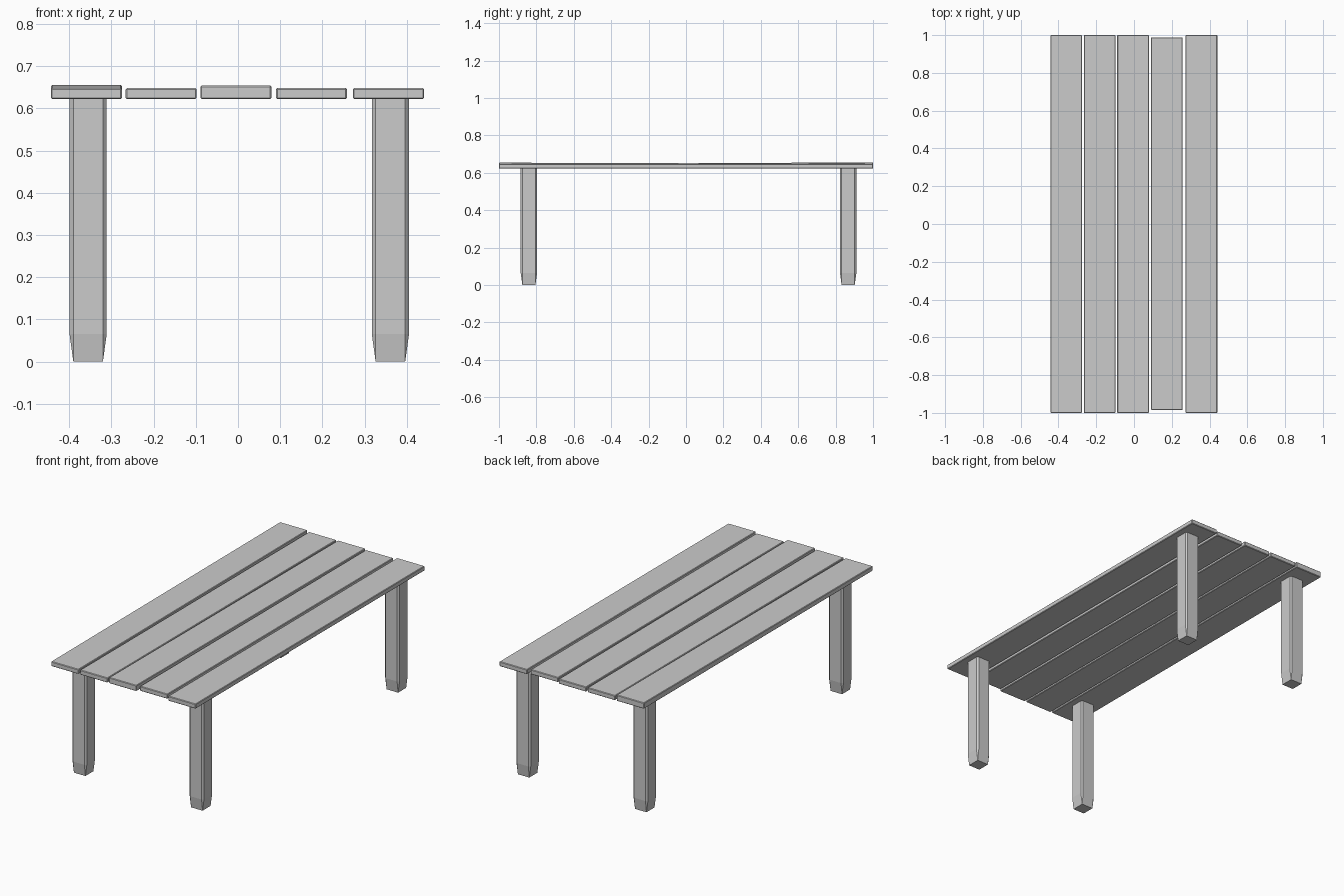
import bpy, bmesh

if "Cube" in bpy.data.objects:
    bpy.data.objects.remove(bpy.data.objects["Cube"])


def make_object(name, bm):
    bmesh.ops.recalc_face_normals(bm, faces=bm.faces)
    mesh = bpy.data.meshes.new(name)
    bm.to_mesh(mesh)
    bm.free()
    obj = bpy.data.objects.new(name, mesh)
    bpy.context.collection.objects.link(obj)
    return obj


# Tabletop boards, a few of them slightly warped along their length
def plank(name, x0, x1, y0, y1, lift_front=0.0, lift_back=0.0):
    bm = bmesh.new()
    bmesh.ops.create_cube(bm, size=1)
    for v in bm.verts:
        back, top = v.co.y > 0, v.co.z > 0
        v.co.x = x1 if v.co.x > 0 else x0
        v.co.y = y1 if back else y0
        v.co.z = 0.648 + (lift_back if back else lift_front) if top else 0.622
    bmesh.ops.bevel(bm, geom=bm.edges[:], offset=0.003, segments=1,
                    affect='EDGES')
    return make_object(name, bm)


plank("plank_1", -0.443, -0.275, -1.0, 1.0, lift_back=0.007)
plank("plank_2", -0.266, -0.098, -1.0, 1.0)
plank("plank_3", -0.089, 0.079, -1.0, 1.0, lift_front=0.006)
plank("plank_4", 0.090, 0.258, -0.985, 0.988)
plank("plank_5", 0.272, 0.441, -1.0, 1.0)


# Legs: chamfered square posts narrowing to a square foot
def leg(name, x, y, half=0.044, cut=0.009, foot=0.035, top=0.623):
    bm = bmesh.new()
    a, b = half, half - cut
    octagon = [(a, -b), (a, b), (b, a), (-b, a),
               (-a, b), (-a, -b), (-b, -a), (b, -a)]
    square = [(foot, -foot)] + [(foot, foot)] * 2 + [(-foot, foot)] * 2 \
        + [(-foot, -foot)] * 2 + [(foot, -foot)]
    rings = [[bm.verts.new((px, py, z)) for px, py in pts]
             for pts, z in ((square, 0), (octagon, 0.065), (octagon, top))]
    for low, high in zip(rings, rings[1:]):
        for i in range(8):
            j = (i + 1) % 8
            bm.faces.new((low[i], low[j], high[j], high[i]))
    bm.faces.new(rings[0][::-1])
    bm.faces.new(rings[-1])
    bmesh.ops.remove_doubles(bm, verts=bm.verts, dist=0.0005)
    make_object(name, bm).location = (x, y, 0)


for side, x in (("left", -0.355), ("right", 0.361)):
    for end, y in (("front", -0.84), ("back", 0.867)):
        leg(f"{end}_{side}_leg", x, y)
